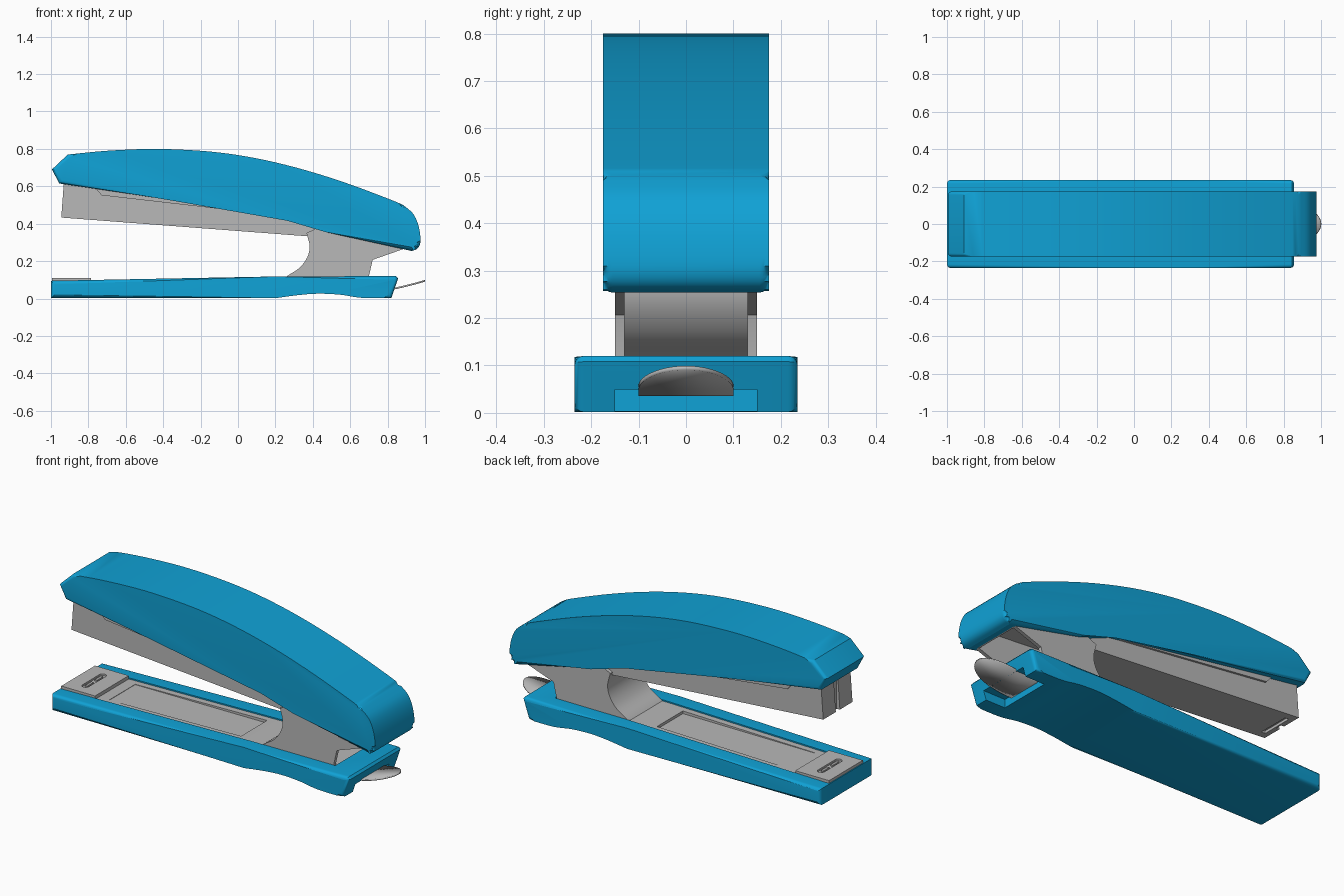
import bpy, bmesh, math
from mathutils import Vector

if "Cube" in bpy.data.objects:
    bpy.data.objects.remove(bpy.data.objects["Cube"])


def material(name, rgb):
    m = bpy.data.materials.new(name)
    m.diffuse_color = (*rgb, 1)
    m.use_nodes = True
    m.node_tree.nodes["Principled BSDF"].inputs["Base Color"].default_value = m.diffuse_color
    return m


BLUE = material("bright blue plastic", (0.005, 0.36, 0.67))
GREY = material("grey metal", (0.48, 0.48, 0.48))


def spline(pts, steps=4):
    """Smooth curve through the given points (Catmull-Rom)."""
    p = [Vector(q) for q in pts]
    p = [2 * p[0] - p[1]] + p + [2 * p[-1] - p[-2]]
    out = []
    for i in range(1, len(p) - 2):
        a, b, c, d = p[i - 1:i + 3]
        for k in range(steps):
            t = k / steps
            out.append(tuple(0.5 * (2 * b + (c - a) * t + (2 * a - 5 * b + 4 * c - d) * t**2
                                    + (3 * b - a - 3 * c + d) * t**3)))
    return out + [tuple(pts[-1])]


def finish(name, bm, mat):
    me = bpy.data.meshes.new(name)
    bmesh.ops.recalc_face_normals(bm, faces=bm.faces)
    bm.to_mesh(me)
    bm.free()
    me.materials.append(mat)
    ob = bpy.data.objects.new(name, me)
    bpy.context.collection.objects.link(ob)
    smooth(me)
    return ob


def smooth(me):
    me.shade_smooth()
    me.set_sharp_from_angle(angle=math.radians(28))


def extrude(name, pts, y0, y1, mat, bevel=0):
    """Side profile (x, z) swept from y0 to y1, with optional rounded side edges."""
    bm = bmesh.new()
    near = [bm.verts.new((x, y0, z)) for x, z in pts]
    far = [bm.verts.new((x, y1, z)) for x, z in pts]
    caps = [bm.faces.new(near), bm.faces.new(far[::-1])]
    n = len(pts)
    for i in range(n):
        j = (i + 1) % n
        bm.faces.new((near[j], near[i], far[i], far[j]))
    if bevel:
        edges = list({e for f in caps for e in f.edges})
        bmesh.ops.bevel(bm, geom=edges, offset=bevel, segments=5, profile=0.5, affect='EDGES')
    return finish(name, bm, mat)


def box(name, x0, x1, y0, y1, z0, z1, mat):
    return extrude(name, [(x0, z0), (x1, z0), (x1, z1), (x0, z1)], y0, y1, mat)


def cut(ob, *cutters):
    """Subtract cutters, bake the result and delete the helpers."""
    for c in cutters:
        c.hide_render = True
        m = ob.modifiers.new("cut", 'BOOLEAN')
        m.operation, m.solver, m.object = 'DIFFERENCE', 'EXACT', c
    dg = bpy.context.evaluated_depsgraph_get()
    me = bpy.data.meshes.new_from_object(ob.evaluated_get(dg))
    ob.modifiers.clear()
    ob.data = me
    for c in cutters:
        bpy.data.objects.remove(c)
    smooth(me)


# Top cover, hollow at the rear underside
top = spline([(-0.91, 0.77), (-0.7, 0.79), (-0.45, 0.8), (-0.2, 0.79), (0, 0.767), (0.2, 0.728),
              (0.4, 0.675), (0.6, 0.61), (0.8, 0.535), (0.88, 0.502)])
rear = spline([(0.88, 0.502), (0.935, 0.455), (0.965, 0.39), (0.976, 0.31), (0.962, 0.27), (0.93, 0.254)])
cover = extrude("top_cover", [(-0.995, 0.69)] + top + rear[1:] +
                [(0.47, 0.355), (0.27, 0.435), (-0.955, 0.615)], -0.175, 0.175, BLUE, 0.02)
cut(cover, extrude("cutter", [(0.46, 0.3), (0.46, 0.41), (0.89, 0.38), (0.89, 0.2)], -0.14, 0.14, BLUE))

# Base with tray recess on top and notch under the rear
arch = spline([(0.82, 0.002), (0.66, 0.004), (0.55, 0.02), (0.43, 0.026), (0.32, 0.018), (0.2, 0.002)])
base = extrude("base", [(-1, 0.002), (-1, 0.095), (0.2, 0.118), (0.845, 0.12), (0.856, 0.108)] + arch,
               -0.235, 0.235, BLUE, 0.02)
cut(base, box("cutter", -0.985, 0.71, -0.15, 0.15, 0.07, 0.3, BLUE),
    box("cutter", 0.7, 1, -0.15, 0.15, -0.1, 0.049, BLUE))

# Metal tray with a shallow pocket
tray = extrude("tray", [(-0.985, 0.069), (-0.985, 0.088), (0.2, 0.111), (0.71, 0.112), (0.71, 0.069)],
               -0.15, 0.15, GREY)
cut(tray, extrude("cutter", [(-0.72, 0.091), (0.1, 0.094), (0.1, 0.2), (-0.72, 0.2)], -0.115, 0.115, GREY))

# Anvil plate with its staple-forming groove
anvil = box("anvil", -0.995, -0.785, -0.15, 0.15, 0.08, 0.111, GREY)
groove = bmesh.new()
bmesh.ops.create_cone(groove, cap_ends=True, segments=24, radius1=0.02, radius2=0.02, depth=0.02)
for v in groove.verts:
    v.co += Vector((-0.895, math.copysign(0.075, v.co.y), 0.111))
cut(anvil, finish("cutter", groove, GREY))
for s in (-1, 1):
    box("anvil_ridge", -0.902, -0.888, min(s * 0.015, s * 0.07), max(s * 0.015, s * 0.07), 0.1, 0.109, GREY)

# Staple magazine with front groove and staple exit slot
mag = extrude("magazine", [(-0.945, 0.433), (-0.93, 0.635), (0.45, 0.42), (0.45, 0.327)], -0.13, 0.13, GREY)
cut(mag, box("cutter", -1, -0.925, -0.018, 0.018, 0.3, 0.7, GREY),
    box("cutter", -0.915, -0.89, -0.09, 0.09, 0.3, 0.445, GREY))
extrude("magazine_guide", [(-0.77, 0.6), (-0.73, 0.552), (0.27, 0.437), (0.4, 0.4), (0.27, 0.46)],
        -0.142, 0.142, GREY)

# Hinge bracket: two cheeks, curved web between them, roof inside the cover
curve = spline([(0.24, 0.1), (0.27, 0.125), (0.33, 0.165), (0.37, 0.22), (0.383, 0.28), (0.366, 0.35)])
cheek = curve + [(0.47, 0.40), (0.5, 0.43), (0.9, 0.4), (0.9, 0.27), (0.72, 0.207), (0.7, 0.12), (0.7, 0.1)]
for s in (-1, 1):
    extrude("bracket_cheek", cheek, min(s * 0.13, s * 0.15), max(s * 0.13, s * 0.15), GREY)
extrude("bracket_web", curve + [(x + 0.02, z - 0.004) for x, z in reversed(curve)], -0.13, 0.13, GREY)
extrude("bracket_roof", [(0.44, 0.42), (0.9, 0.39), (0.9, 0.27), (0.88, 0.264), (0.88, 0.37), (0.44, 0.4)],
        -0.131, 0.131, GREY)

# Curved release tab at the rear
bm = bmesh.new()
rows = []
for i in range(25):
    x = 0.69 + 0.31 * math.sin(i / 24 * math.pi / 2)
    u = max(0, (x - 0.84) / 0.16)
    w = max(0.004, 0.1 * math.sqrt(max(0, 1 - u * u)))
    z = 0.04 + 0.055 * max(0, (x - 0.74) / 0.26) ** 1.4
    rows.append([bm.verts.new((x, y, z)) for y in (-w, w)])
for a, b in zip(rows, rows[1:]):
    bm.faces.new((a[0], b[0], b[1], a[1]))
tab = finish("release_tab", bm, GREY)
solid = tab.modifiers.new("thickness", 'SOLIDIFY')
solid.thickness, solid.offset = 0.009, 0
